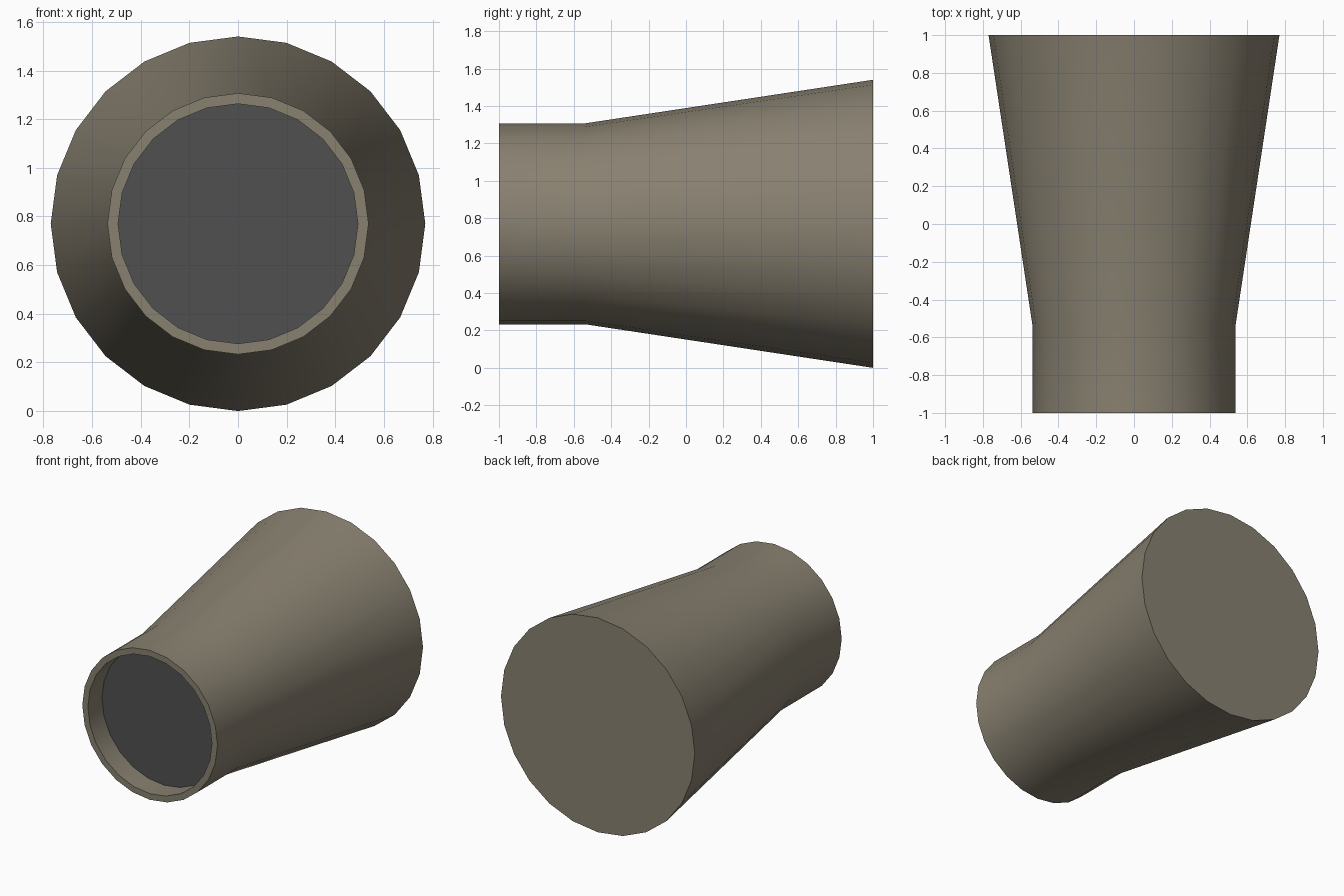
import bpy, bmesh, math

if "Cube" in bpy.data.objects:
    bpy.data.objects.remove(bpy.data.objects["Cube"])

SIDES = 24
CENTRE_Z = 0.77


def material(name, rgb):
    m = bpy.data.materials.new(name)
    m.diffuse_color = (*rgb, 1)
    m.use_nodes = True
    m.node_tree.nodes["Principled BSDF"].inputs["Base Color"].default_value = m.diffuse_color
    return m


def ring(bm, radius, y):
    return [bm.verts.new((radius * math.sin(math.tau * i / SIDES), y,
                          CENTRE_Z + radius * math.cos(math.tau * i / SIDES)))
            for i in range(SIDES)]


def finish(bm, name, mat):
    mesh = bpy.data.meshes.new(name)
    bm.to_mesh(mesh)
    bm.free()
    mesh.materials.append(mat)
    obj = bpy.data.objects.new(name, mesh)
    bpy.context.collection.objects.link(obj)
    bpy.ops.object.select_all(action='DESELECT')
    obj.select_set(True)
    bpy.context.view_layer.objects.active = obj
    bpy.ops.object.shade_smooth_by_angle(angle=math.radians(30))
    return obj


# Flared housing: closed wide back, straight neck, front lip and recess wall
bm = bmesh.new()
profile = [(0.77, 1), (0.537, -0.54), (0.537, -1), (0.493, -1), (0.493, -0.84)]
rings = [ring(bm, r, y) for r, y in profile]
for a, b in zip(rings, rings[1:]):
    for i in range(SIDES):
        j = (i + 1) % SIDES
        bm.faces.new((a[i], b[i], b[j], a[j]))
bm.faces.new(rings[0])
bmesh.ops.recalc_face_normals(bm, faces=bm.faces)
# An outward-facing back cap fixes the orientation of the whole shell
cap = max(bm.faces, key=lambda f: f.calc_center_median().y)
if cap.normal.y < 0:
    bmesh.ops.reverse_faces(bm, faces=bm.faces)
finish(bm, "flared_housing", material("warm_grey", (0.25, 0.22, 0.165)))

# Dark disc set back inside the front lip
bm = bmesh.new()
disc = bm.faces.new(ring(bm, 0.493, -0.84))
disc.normal_update()
if disc.normal.y > 0:
    disc.normal_flip()
finish(bm, "recessed_disc", material("dark_grey", (0.08, 0.08, 0.08)))
